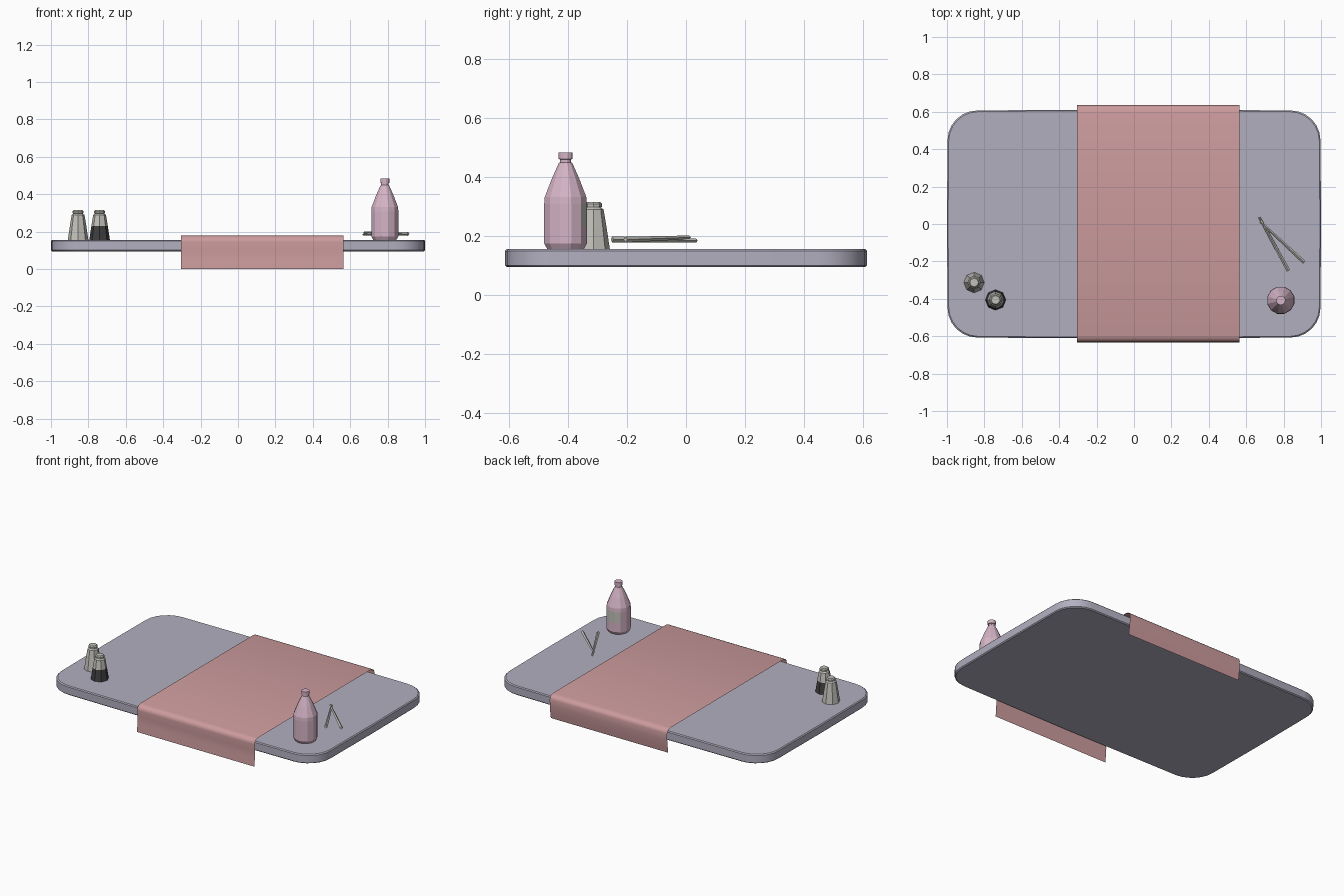
import bpy, bmesh, math
from mathutils import Vector

if "Cube" in bpy.data.objects:
    bpy.data.objects.remove(bpy.data.objects["Cube"])


def mat(name, r, g, b):
    m = bpy.data.materials.new(name)
    m.diffuse_color = (r, g, b, 1)
    m.use_nodes = True
    m.node_tree.nodes["Principled BSDF"].inputs["Base Color"].default_value = m.diffuse_color
    return m


LILAC = mat("lilac grey", 0.45, 0.43, 0.53)
ROSE = mat("rose cloth", 0.61, 0.33, 0.34)
PINK = mat("pink glass", 0.67, 0.46, 0.57)
GREY = mat("warm grey", 0.54, 0.53, 0.49)
DARK = mat("charcoal", 0.05, 0.05, 0.05)


def finish(bm, name, mats, smooth=None, fix=True):
    if fix:
        bmesh.ops.recalc_face_normals(bm, faces=bm.faces[:])
    me = bpy.data.meshes.new(name)
    bm.to_mesh(me)
    bm.free()
    ob = bpy.data.objects.new(name, me)
    bpy.context.collection.objects.link(ob)
    for m in mats:
        me.materials.append(m)
    if smooth:
        bpy.context.view_layer.objects.active = ob
        ob.select_set(True)
        bpy.ops.object.shade_smooth_by_angle(angle=math.radians(smooth))
        ob.select_set(False)
    return ob


def lathe(name, x, y, profile, sides, mats, rule=None, turn=0.0):
    """Stack of rings (radius, z), capped at both ends; rule picks a material."""
    bm = bmesh.new()
    rings = []
    for r, z in profile:
        rings.append([bm.verts.new((x + r * math.cos(a), y + r * math.sin(a), z))
                      for a in (turn + 2 * math.pi * i / sides for i in range(sides))])
    for lo, hi in zip(rings, rings[1:]):
        for i in range(sides):
            j = (i + 1) % sides
            bm.faces.new((lo[i], lo[j], hi[j], hi[i]))
    bm.faces.new(rings[0][::-1])
    bm.faces.new(rings[-1])
    bm.normal_update()
    if rule:
        for f in bm.faces:
            f.material_index = rule(f.calc_center_median(), f.normal)
    return finish(bm, name, mats)


# Table top: rounded rectangle with softly bowed long sides
bm = bmesh.new()
R, pts = 0.16, []
for sx, sy, start in ((1, 1, 0), (-1, 1, 90), (-1, -1, 180), (1, -1, 270)):
    for k in range(7):
        a = math.radians(start + 15 * k)
        pts.append((sx * (0.997 - R) + R * math.cos(a), sy * (0.607 - R) + R * math.sin(a)))
    if start in (0, 180):
        pts.append((0, sy * 0.613))
    else:
        pts.append((sx * 1.0, 0))
rings = []
for inset, z in ((0.006, 0.095), (0, 0.101), (0, 0.150), (0.006, 0.156)):
    rings.append([bm.verts.new((px * (1 - inset), py * (1 - inset / 0.61), z)) for px, py in pts])
for lo, hi in zip(rings, rings[1:]):
    for i in range(len(pts)):
        j = (i + 1) % len(pts)
        bm.faces.new((lo[i], lo[j], hi[j], hi[i]))
bm.faces.new(rings[0][::-1])
bm.faces.new(rings[-1])
finish(bm, "table_top", [LILAC], 35)

# Cloth runner: a single draped sheet
bm = bmesh.new()
prof = [(-0.633, 0.0), (-0.629, 0.05), (-0.625, 0.10), (-0.631, 0.145), (-0.628, 0.160),
        (-0.617, 0.173), (-0.597, 0.179), (0.597, 0.179), (0.619, 0.174), (0.631, 0.164),
        (0.635, 0.150), (0.634, 0.105), (0.629, 0.06), (0.623, 0.02)]
rows = [[bm.verts.new((x, y, z)) for x in (-0.305, 0.565)] for y, z in prof]
for a, b in zip(rows, rows[1:]):
    bm.faces.new((a[0], a[1], b[1], b[0]))
finish(bm, "cloth_runner", [ROSE], 40, fix=False)

# Bottle with a label on its back side
lathe("bottle", 0.785, -0.408,
      [(0.064, 0.156), (0.075, 0.175), (0.075, 0.235), (0.075, 0.308), (0.073, 0.332),
       (0.048, 0.395), (0.024, 0.447), (0.020, 0.450), (0.020, 0.460), (0.025, 0.461), (0.025, 0.484)],
      12, [PINK, GREY],
      lambda c, n: int(0.235 < c.z < 0.31 and n.y > 0.6), math.radians(15))

# Two shakers, the second one with a dark lower half
SHAKER = [(0.055, 0.156), (0.044, 0.230), (0.034, 0.290), (0.024, 0.298),
          (0.029, 0.299), (0.029, 0.309), (0.023, 0.316)]
lathe("left_shaker", -0.855, -0.313, SHAKER, 8, [GREY])
lathe("right_shaker", -0.74, -0.406, SHAKER, 8, [GREY, DARK], lambda c, n: int(c.z < 0.23))


# Chopsticks: tapered square rods
def stick(name, tip, butt):
    tip, butt = Vector(tip), Vector(butt)
    d = butt - tip
    bm = bmesh.new()
    bmesh.ops.create_cone(bm, cap_ends=True, segments=4, radius1=0.006, radius2=0.010, depth=d.length)
    bmesh.ops.rotate(bm, verts=bm.verts, matrix=d.to_track_quat('Z', 'Y').to_matrix()
                     @ Vector((0, 0, 1)).rotation_difference(Vector((0, 0, 1))).to_matrix())
    bmesh.ops.translate(bm, verts=bm.verts, vec=(tip + butt) / 2)
    finish(bm, name, [GREY])


stick("chopstick_lower", (0.67, 0.036, 0.185), (0.826, -0.25, 0.189))
stick("chopstick_upper", (0.675, 0.012, 0.196), (0.91, -0.205, 0.188))
